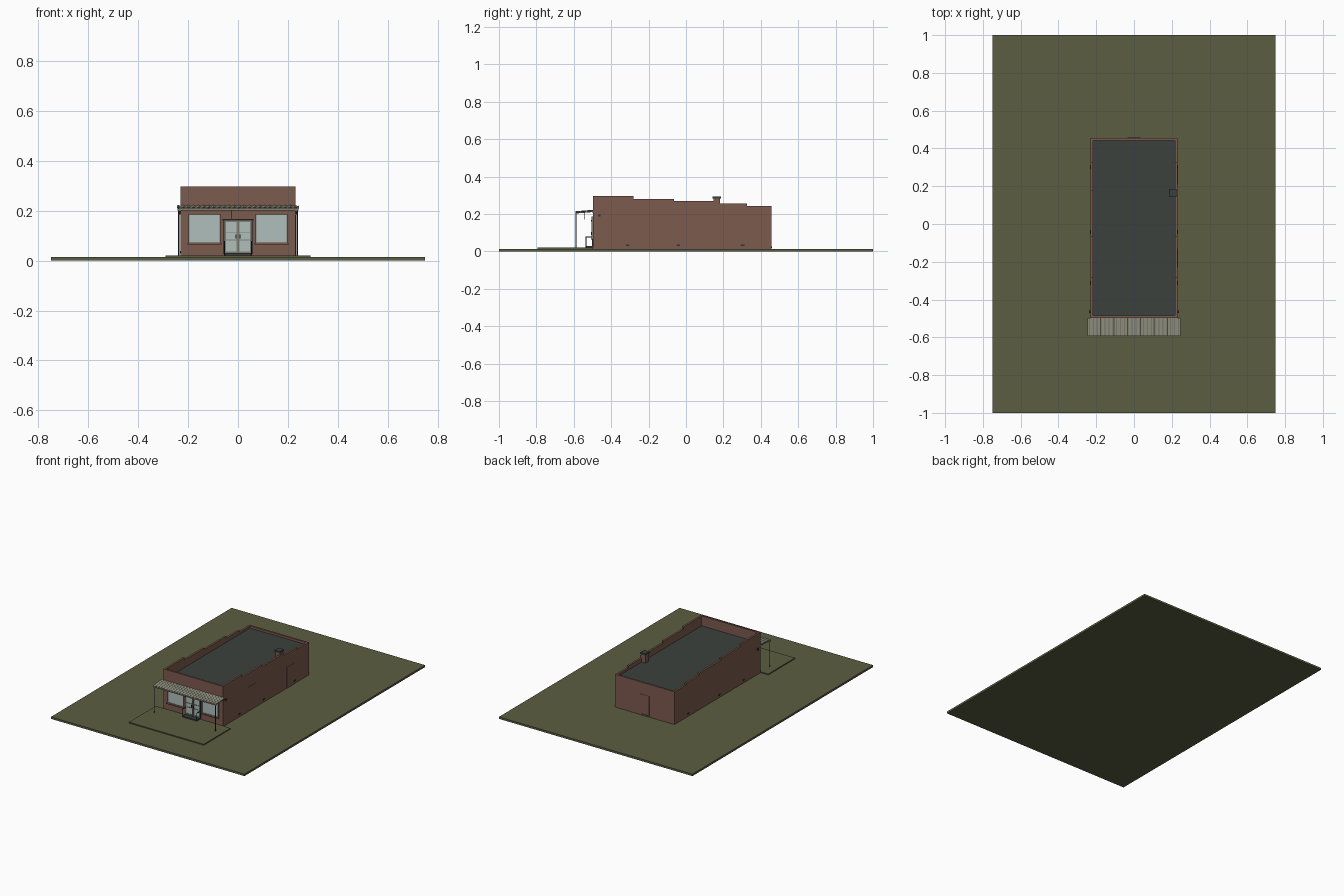
import bpy, bmesh, math

if "Cube" in bpy.data.objects:
    bpy.data.objects.remove(bpy.data.objects["Cube"])


def mat(name, r, g, b):
    m = bpy.data.materials.new(name)
    m.diffuse_color = (r, g, b, 1)
    m.use_nodes = True
    m.node_tree.nodes["Principled BSDF"].inputs["Base Color"].default_value = m.diffuse_color
    return m


GRASS = mat("grass green", 0.105, 0.110, 0.053)
BRICK = mat("brick brown", 0.200, 0.103, 0.077)
ROOF = mat("roof grey", 0.046, 0.053, 0.047)
TIN = mat("weathered tin", 0.290, 0.295, 0.225)
GLASS = mat("pale glass", 0.430, 0.520, 0.500)
DARK = mat("dark metal", 0.030, 0.034, 0.040)
TRIM = mat("faded trim", 0.230, 0.215, 0.160)


def finish(name, bm, material):
    bmesh.ops.recalc_face_normals(bm, faces=bm.faces)
    me = bpy.data.meshes.new(name)
    bm.to_mesh(me)
    bm.free()
    me.materials.append(material)
    ob = bpy.data.objects.new(name, me)
    bpy.context.collection.objects.link(ob)
    return ob


def boxes(name, material, *spans):
    """One object from boxes given as (x0, x1, y0, y1, z0, z1)."""
    bm = bmesh.new()
    for x0, x1, y0, y1, z0, z1 in spans:
        vs = bmesh.ops.create_cube(bm, size=1)["verts"]
        for v in vs:
            v.co.x = x1 if v.co.x > 0 else x0
            v.co.y = y1 if v.co.y > 0 else y0
            v.co.z = z1 if v.co.z > 0 else z0
    return finish(name, bm, material)


def frame(name, material, x0, x1, z0, z1, y0, y1, w):
    """Rectangular frame in the front plane."""
    return boxes(name, material,
                 (x0, x0 + w, y0, y1, z0, z1), (x1 - w, x1, y0, y1, z0, z1),
                 (x0 + w, x1 - w, y0, y1, z0, z0 + w), (x0 + w, x1 - w, y0, y1, z1 - w, z1))


def rod(name, material, x, y, z0, z1, r):
    bm = bmesh.new()
    bmesh.ops.create_cone(bm, cap_ends=True, segments=8, radius1=r, radius2=r, depth=z1 - z0)
    bmesh.ops.translate(bm, verts=bm.verts, vec=(x, y, (z0 + z1) / 2))
    return finish(name, bm, material)


# Ground and forecourt
G = 0.014
boxes("ground", GRASS, (-0.75, 0.75, -1, 1, 0, G))
boxes("forecourt", GRASS, (-0.29, 0.29, -0.793, -0.497, G, 0.021))

# Brick body: stepped side walls, front wall, back wall
X, YF, YB, T = 0.23, -0.497, 0.456, 0.013
bm = bmesh.new()
steps = [(YF, 0.297), (-0.282, 0.281), (-0.063, 0.270), (0.18, 0.256), (0.325, 0.243)]
prof = [(YF, G)]
for i, (y, z) in enumerate(steps):
    y1 = steps[i + 1][0] if i < 4 else YB
    prof += [(y, z), (y1, z)]
prof.append((YB, G))
for x0, x1 in ((-X, -X + T), (X - T, X)):
    f = bm.faces.new([bm.verts.new((x0, y, z)) for y, z in prof])
    new = bmesh.ops.extrude_face_region(bm, geom=[f])["geom"]
    bmesh.ops.translate(bm, verts=[v for v in new if isinstance(v, bmesh.types.BMVert)],
                        vec=(x1 - x0, 0, 0))
finish("side_walls", bm, BRICK)
boxes("end_walls", BRICK, (-X + T, X - T, YF, YF + T, G, 0.297),
      (-X + T, X - T, YB - T, YB, G, 0.243))
boxes("roof", ROOF, (-X + T, X - T, YF + T, YB - T, 0.210, 0.228))

# Chimney with cap
boxes("chimney", BRICK, (0.188, 0.222, 0.147, 0.181, 0.22, 0.284))
boxes("chimney_cap", ROOF, (0.184, 0.226, 0.142, 0.186, 0.284, 0.295))

# Shop windows, mirrored about the door
for s in (-1, 1):
    a, b = sorted((s * 0.070, s * 0.199))
    frame("window_frame", TRIM, a, b, 0.070, 0.188, -0.504, YF, 0.005)
    boxes("window_glass", GLASS, (a + 0.005, b - 0.005, -0.500, YF, 0.075, 0.183))
    boxes("window_sill", BRICK, (a - 0.003, b + 0.003, -0.507, YF, 0.064, 0.070))

# Double door
frame("door_frame", DARK, -0.060, 0.060, 0.026, 0.166, -0.503, YF, 0.005)
boxes("door_lintel", DARK, (-0.062, 0.062, -0.507, YF, 0.161, 0.168))
for s in (-1, 1):
    a, b = sorted((s * 0.001, s * 0.055))
    frame("door_leaf", TRIM, a, b, 0.031, 0.161, -0.502, YF, 0.006)
    boxes("door_glass", GLASS, (a + 0.006, b - 0.006, -0.499, YF, 0.037, 0.155))
    boxes("door_bars", TRIM, (a + 0.006, b - 0.006, -0.502, YF, 0.080, 0.084),
          (a + 0.006, b - 0.006, -0.502, YF, 0.110, 0.113))
    boxes("door_handle", DARK, (s * 0.008 - 0.002, s * 0.008 + 0.002, -0.508, -0.500, 0.088, 0.104))
    # Short rails beside the step
    rod("rail_post", DARK, s * 0.055, -0.535, 0.02, 0.078, 0.002)
    boxes("rail_bar", DARK, (s * 0.055 - 0.0015, s * 0.055 + 0.0015, -0.537, YF, 0.075, 0.079))
boxes("door_step", ROOF, (-0.055, 0.055, -0.535, YF, 0.02, 0.029))

# Awning: corrugated sheet on purlins and rafters, with two posts
bm = bmesh.new()
N, W, A = 192, 0.245, 0.002
rows = []
for y, z in ((-0.592, 0.213), (-0.497, 0.221)):
    for dz in (0, -0.003):
        rows.append([bm.verts.new((-W + 2 * W * i / N, y,
                     z + dz + A * math.sin(2 * math.pi * 24 * i / N))) for i in range(N + 1)])
ft, fb, bt, bb = rows
for r, q in ((ft, bt), (bt, bb), (bb, fb), (fb, ft)):
    for i in range(N):
        bm.faces.new((r[i], r[i + 1], q[i + 1], q[i]))
for i in (0, N):
    bm.faces.new((ft[i], bt[i], bb[i], fb[i]))
finish("awning_sheet", bm, TIN)
boxes("awning_purlins", TRIM, (-0.243, 0.243, -0.592, -0.586, 0.202, 0.209),
      (-0.243, 0.243, -0.503, YF, 0.208, 0.216))
for x in (-0.238, -0.12, 0, 0.12, 0.238):
    ob = boxes("awning_rafter", TRIM, (x - 0.002, x + 0.002, -0.047, 0.047, -0.003, 0.003))
    ob.location = (0, -0.543, 0.210)
    ob.rotation_euler.x = math.atan2(0.008, 0.095)
for s in (-1, 1):
    rod("awning_post", DARK, s * 0.237, -0.589, G, 0.204, 0.003)
rod("lamp_cord", DARK, -0.028, -0.545, 0.170, 0.210, 0.001)

# Low wall vents and side lamps, both sides
for s in (-1, 1):
    a, b = sorted((s * X, s * (X + 0.003)))
    boxes("wall_vents", DARK, *[(a, b, y - 0.010, y + 0.010, 0.029, 0.038)
                                for y in (-0.312, -0.042, 0.302)])
    a, b = sorted((s * X, s * (X + 0.007)))
    boxes("side_lamp", DARK, (a, b, -0.471, -0.458, 0.186, 0.199))

# Bricked-up openings on the right side and at the back
boxes("blocked_side_openings", BRICK, (X, X + 0.002, -0.23, -0.13, 0.10, 0.184),
      (X, X + 0.002, 0.21, 0.29, G, 0.160))
boxes("blocked_back_door", BRICK, (-0.035, 0.035, YB, YB + 0.002, G, 0.160))
boxes("back_vent", DARK, (-0.025, 0.025, YB, YB + 0.003, 0.020, 0.026))
